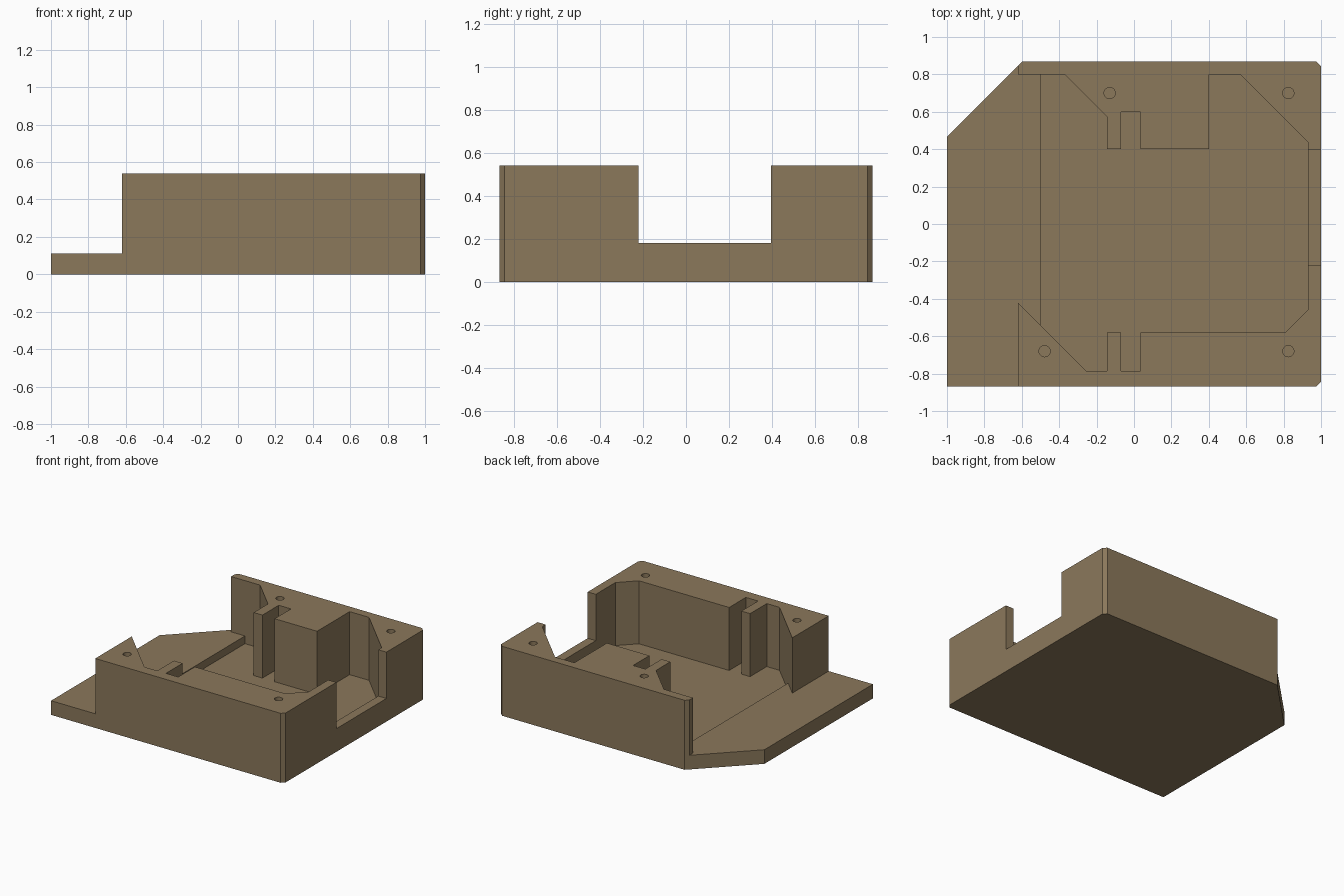
import bpy, bmesh, math

if "Cube" in bpy.data.objects:
    bpy.data.objects.remove(bpy.data.objects["Cube"])

clay = bpy.data.materials.new("warm brown")
clay.diffuse_color = (0.258, 0.188, 0.105, 1)
clay.use_nodes = True
clay.node_tree.nodes["Principled BSDF"].inputs["Base Color"].default_value = clay.diffuse_color


def prism(name, outline, z0, z1):
    """Extrude a counter-clockwise plan outline from z0 to z1."""
    bm = bmesh.new()
    face = bm.faces.new([bm.verts.new((x, y, z0)) for x, y in outline])
    top = bmesh.ops.extrude_face_region(bm, geom=[face])["geom"]
    for v in top:
        if isinstance(v, bmesh.types.BMVert):
            v.co.z = z1
    bmesh.ops.recalc_face_normals(bm, faces=bm.faces[:])
    me = bpy.data.meshes.new(name)
    bm.to_mesh(me)
    bm.free()
    me.materials.append(clay)
    ob = bpy.data.objects.new(name, me)
    bpy.context.collection.objects.link(ob)
    return ob


def carve(body, cutter):
    """Subtract the cutter from the body, then discard it."""
    mod = body.modifiers.new("cut", 'BOOLEAN')
    mod.operation = 'DIFFERENCE'
    mod.solver = 'EXACT'
    mod.object = cutter
    cutter.hide_render = True
    bpy.context.view_layer.update()
    deps = bpy.context.evaluated_depsgraph_get()
    me = bpy.data.meshes.new_from_object(body.evaluated_get(deps))
    body.modifiers.clear()
    body.data = me
    bpy.data.objects.remove(cutter)


# Solid housing with one large and two small cut corners
W, C = 0.868, 0.025
housing = prism("housing", [(-1, -W), (1 - C, -W), (1, -W + C), (1, W - C),
                            (1 - C, W), (-0.597, W), (-1, 0.465)], 0, 0.54)

# Inner wall line with slots, board blocks and slanted corners
inner = [(-0.255, -0.785), (-0.145, -0.785), (-0.145, -0.58), (-0.07, -0.58),
         (-0.07, -0.785), (0.035, -0.785), (0.035, -0.58), (0.81, -0.58),
         (0.93, -0.46), (0.93, 0.437), (0.567, 0.80), (0.40, 0.80),
         (0.40, 0.40), (0.035, 0.40), (0.035, 0.60), (-0.07, 0.60),
         (-0.07, 0.40), (-0.145, 0.40), (-0.145, 0.575), (-0.37, 0.80)]

# Cavity together with the open deck on the left
deck = [(-0.62, 0.80), (-0.62, 1), (-1.2, 1), (-1.2, -1), (-0.62, -1), (-0.62, -0.42)]
carve(housing, prism("deck_cutter", inner + deck, 0.11, 0.7))

# Lower floor right of the deck step
carve(housing, prism("floor_cutter", inner + [(-0.5, 0.80), (-0.5, -0.54)], 0.05, 0.65))

# Opening in the right wall
carve(housing, prism("opening_cutter", [(0.9, -0.22), (1.1, -0.22), (1.1, 0.395),
                                        (0.9, 0.395)], 0.18, 0.75))

# Screw holes
for hx, hy in [(-0.13, 0.70), (0.825, 0.70), (0.825, -0.68), (-0.478, -0.68)]:
    ring = [(hx + 0.03 * math.cos(a * math.tau / 24), hy + 0.03 * math.sin(a * math.tau / 24))
            for a in range(24)]
    carve(housing, prism("hole_cutter", ring, 0.05, 0.8))

# Smooth hole walls, sharp edges elsewhere
bpy.context.view_layer.objects.active = housing
housing.select_set(True)
bpy.ops.object.shade_smooth_by_angle(angle=math.radians(30))
